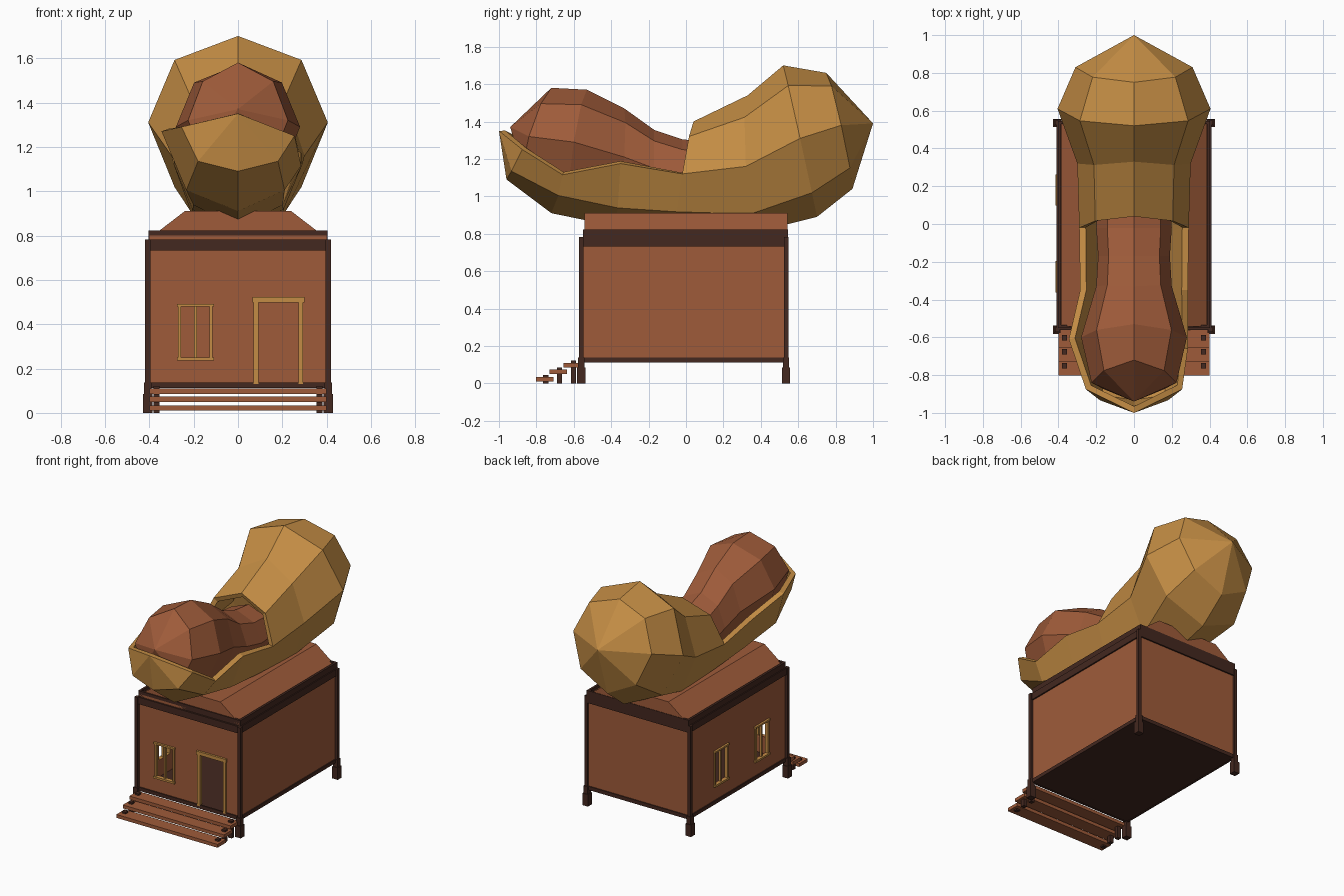
import bpy, bmesh
from math import sin, cos, pi
from mathutils import Vector

if "Cube" in bpy.data.objects:
    bpy.data.objects.remove(bpy.data.objects["Cube"])


def material(name, rgb):
    m = bpy.data.materials.new(name)
    m.diffuse_color = (*rgb, 1)
    m.use_nodes = True
    m.node_tree.nodes["Principled BSDF"].inputs["Base Color"].default_value = m.diffuse_color
    return m


GOLD = material("golden shell", (0.55, 0.265, 0.058))
BROWN = material("reddish brown", (0.345, 0.105, 0.042))
DARK = material("dark timber", (0.056, 0.021, 0.014))


def finish(bm, name, mat):
    bmesh.ops.recalc_face_normals(bm, faces=bm.faces)
    me = bpy.data.meshes.new(name)
    bm.to_mesh(me)
    bm.free()
    me.materials.append(mat)
    ob = bpy.data.objects.new(name, me)
    bpy.context.collection.objects.link(ob)
    return ob


def boxes(name, mat, items):
    """One object from boxes given as (x0, x1, y0, y1, z0, z1)."""
    bm = bmesh.new()
    for x0, x1, y0, y1, z0, z1 in items:
        vs = bmesh.ops.create_cube(bm, size=1)["verts"]
        for v in vs:
            v.co = ((x0 + x1) / 2 + v.co.x * (x1 - x0),
                    (y0 + y1) / 2 + v.co.y * (y1 - y0),
                    (z0 + z1) / 2 + v.co.z * (z1 - z0))
    return finish(bm, name, mat)


def on_front(u0, u1, z0, z1, d0, d1):
    return (u0, u1, YF - d1, YF - d0, z0, z1)


def on_left(u0, u1, z0, z1, d0, d1):
    return (-X - d1, -X - d0, u0, u1, z0, z1)


def wall(name, place, u0, u1, openings):
    """Thin wall split into columns around its openings (a, b, low, high)."""
    parts, u = [], u0
    for a, b, lo, hi in sorted(openings):
        parts.append(place(u, a, ZF, ZT, -0.015, 0))
        if lo > ZF:
            parts.append(place(a, b, ZF, lo, -0.015, 0))
        parts.append(place(a, b, hi, ZT, -0.015, 0))
        u = b
    parts.append(place(u, u1, ZF, ZT, -0.015, 0))
    boxes(name, BROWN, parts)


def perimeter(name, mat, hx, y0, y1, t, z0, z1):
    boxes(name, mat, [(-hx, hx, y0, y0 + t, z0, z1), (-hx, hx, y1 - t, y1, z0, z1),
                      (-hx, -hx + t, y0 + t, y1 - t, z0, z1),
                      (hx - t, hx, y0 + t, y1 - t, z0, z1)])


# House body
X, YF, YB, ZF, ZT = 0.40, -0.55, 0.535, 0.13, 0.80
LO, HI = 0.25, 0.48
door = (0.09, 0.275, ZF, 0.497)
front_window = (-0.262, -0.122, LO, HI)
side_windows = [(-0.35, -0.21, LO, HI), (0.11, 0.25, LO, HI)]
wall("front_wall", on_front, -X, X, [door, front_window])
wall("left_wall", on_left, YF + 0.015, YB - 0.015, side_windows)
boxes("right_wall", BROWN, [(X - 0.015, X, YF + 0.015, YB - 0.015, ZF, ZT)])
boxes("back_wall", BROWN, [(-X, X, YB - 0.015, YB, ZF, ZT)])
boxes("floor", DARK, [(-X, X, YF, YB, 0.115, ZF)])

# Timber bands, corner posts and feet
perimeter("base_beam", DARK, 0.407, YF - 0.008, YB + 0.007, 0.012, 0.112, 0.138)
perimeter("upper_beam", DARK, 0.41, YF - 0.012, YB + 0.01, 0.02, 0.733, 0.782)
perimeter("eave_trim", DARK, 0.403, YF, YB + 0.01, 0.016, 0.782, 0.822)
posts, feet = [], []
for s in (-1, 1):
    for y in (YF - 0.01, YB):
        x = s * 0.407
        posts.append((x - 0.012, x + 0.012, y - 0.012, y + 0.012, 0.1, 0.782))
        feet.append((x - 0.022, x + 0.022, y - 0.022, y + 0.022, 0, 0.085))
        feet.append((x - 0.017, x + 0.017, y - 0.017, y + 0.017, 0.085, 0.138))
boxes("corner_posts", DARK, posts)
boxes("corner_feet", DARK, feet)

# Roof with sloping sides and a flat top
bm = bmesh.new()
prof = [(-0.39, 0.795), (0.39, 0.795), (0.24, 0.91), (-0.24, 0.91)]
face = bm.faces.new([bm.verts.new((x, YF + 0.007, z)) for x, z in prof])
ext = bmesh.ops.extrude_face_region(bm, geom=[face])["geom"]
bmesh.ops.translate(bm, vec=(0, 1.085, 0),
                    verts=[g for g in ext if isinstance(g, bmesh.types.BMVert)])
finish(bm, "roof", BROWN)


# Window and door frames
def window_frame(name, place, a, b, lo, hi):
    m = (a + b) / 2
    boxes(name, GOLD, [place(a - 0.013, b + 0.013, lo - 0.014, lo, -0.015, 0.015),
                       place(a - 0.013, b + 0.013, hi, hi + 0.012, -0.015, 0.015),
                       place(a - 0.008, a + 0.006, lo, hi, -0.015, 0.009),
                       place(b - 0.006, b + 0.008, lo, hi, -0.015, 0.009),
                       place(m - 0.006, m + 0.006, lo, hi, -0.012, 0.004)])


window_frame("front_window_frame", on_front, *front_window)
for i, w in enumerate(side_windows):
    window_frame(f"side_window_frame_{i + 1}", on_left, *w)
boxes("door_frame", GOLD, [on_front(0.07, 0.092, ZF, 0.497, -0.015, 0.01),
                           on_front(0.273, 0.293, ZF, 0.497, -0.015, 0.01),
                           on_front(0.065, 0.3, 0.497, 0.522, -0.015, 0.015)])

# Front steps: three planks on pegs
planks, pegs = [], []
for y, z in ((-0.755, 0.022), (-0.682, 0.062), (-0.607, 0.097)):
    planks.append((-0.4, 0.4, y - 0.047, y + 0.047, z - 0.012, z + 0.012))
    for s in (-0.368, 0.368):
        pegs.append((s - 0.014, s + 0.014, y - 0.009, y + 0.019, 0, z + 0.024))
boxes("step_planks", BROWN, planks)
boxes("step_pegs", DARK, pegs)


# Eight-sided rings: (top y,z), (side y,z), (bottom y,z), half width
def ring_points(top, side, bottom, width):
    t, s, b = Vector(top), Vector(side), Vector(bottom)
    c = (t + b) / 2
    pts = []
    for k in range(8):
        a = k * pi / 4
        p = c + (t - c) * cos(a) + (s - c) * sin(a) * (1 if k < 4 else -1)
        pts.append(Vector((width * sin(a), p.x, p.y)))
    return pts


def bridge(bm, a, b, keys):
    for k in keys:
        j = (k + 1) % 8
        bm.faces.new((a[k], a[j], b[j], b[k]))


# Shell: whole pod at the back, open cup at the front
rear = [((0.75, 1.66), (0.83, 1.38), (0.89, 1.04), 0.31),
        ((0.52, 1.70), (0.61, 1.31), (0.70, 0.89), 0.405),
        ((0.33, 1.54), (0.32, 1.16), (0.38, 0.81), 0.30),
        ((0.04, 1.40), (-0.02, 1.12), (-0.05, 0.83), 0.29)]
cup = [((-0.35, 1.51), (-0.35, 1.175), (-0.38, 0.84), 0.285),
       ((-0.56, 1.58), (-0.62, 1.24), (-0.72, 0.91), 0.33),
       ((-0.80, 1.42), (-0.875, 1.25), (-0.96, 1.09), 0.255)]
bm = bmesh.new()
rings = [[bm.verts.new(p) for p in ring_points(*r)] for r in rear]
for r in cup:
    pts = ring_points(*r)
    rings.append([bm.verts.new(p) if 2 <= k <= 6 else None for k, p in enumerate(pts)])
# broken, uneven rim: low on the right, high on the left
rings[5][2].co = (0.285, -0.66, 1.115)
rings[5][3].co.x = 0.21
rings[5][6].co = (-0.345, -0.61, 1.27)
rings[6][6].co.z = 1.29
for i in range(3):
    bridge(bm, rings[i], rings[i + 1], range(8))
for i in range(3, 6):
    bridge(bm, rings[i], rings[i + 1], range(2, 6))
back_tip = bm.verts.new((0, 1.0, 1.39))
front_tip = bm.verts.new((0, -1.0, 1.35))
for k in range(8):
    bm.faces.new((back_tip, rings[0][k], rings[0][(k + 1) % 8]))
for k in range(2, 6):
    bm.faces.new((front_tip, rings[6][k + 1], rings[6][k]))
shell = finish(bm, "peanut_shell", GOLD)
mod = shell.modifiers.new("thickness", "SOLIDIFY")
mod.thickness = 0.035
mod.offset = -1

# Nut lying in the open shell
nut = [((-0.72, 1.58), (-0.84, 1.32), (-0.86, 1.10), 0.225),
       ((-0.53, 1.57), (-0.60, 1.29), (-0.62, 1.00), 0.28),
       ((-0.33, 1.47), (-0.33, 1.21), (-0.36, 0.95), 0.20),
       ((-0.17, 1.355), (-0.17, 1.15), (-0.17, 0.94), 0.19),
       ((-0.02, 1.305), (-0.02, 1.12), (-0.02, 0.94), 0.20),
       ((0.12, 1.29), (0.12, 1.12), (0.12, 0.96), 0.19)]
bm = bmesh.new()
rings = [[bm.verts.new(p) for p in ring_points(*r)] for r in nut]
for a, b in zip(rings, rings[1:]):
    bridge(bm, a, b, range(8))
tip = bm.verts.new((0, -0.94, 1.37))
for k in range(8):
    bm.faces.new((tip, rings[0][k], rings[0][(k + 1) % 8]))
bm.faces.new(rings[-1])
finish(bm, "nut", BROWN)
